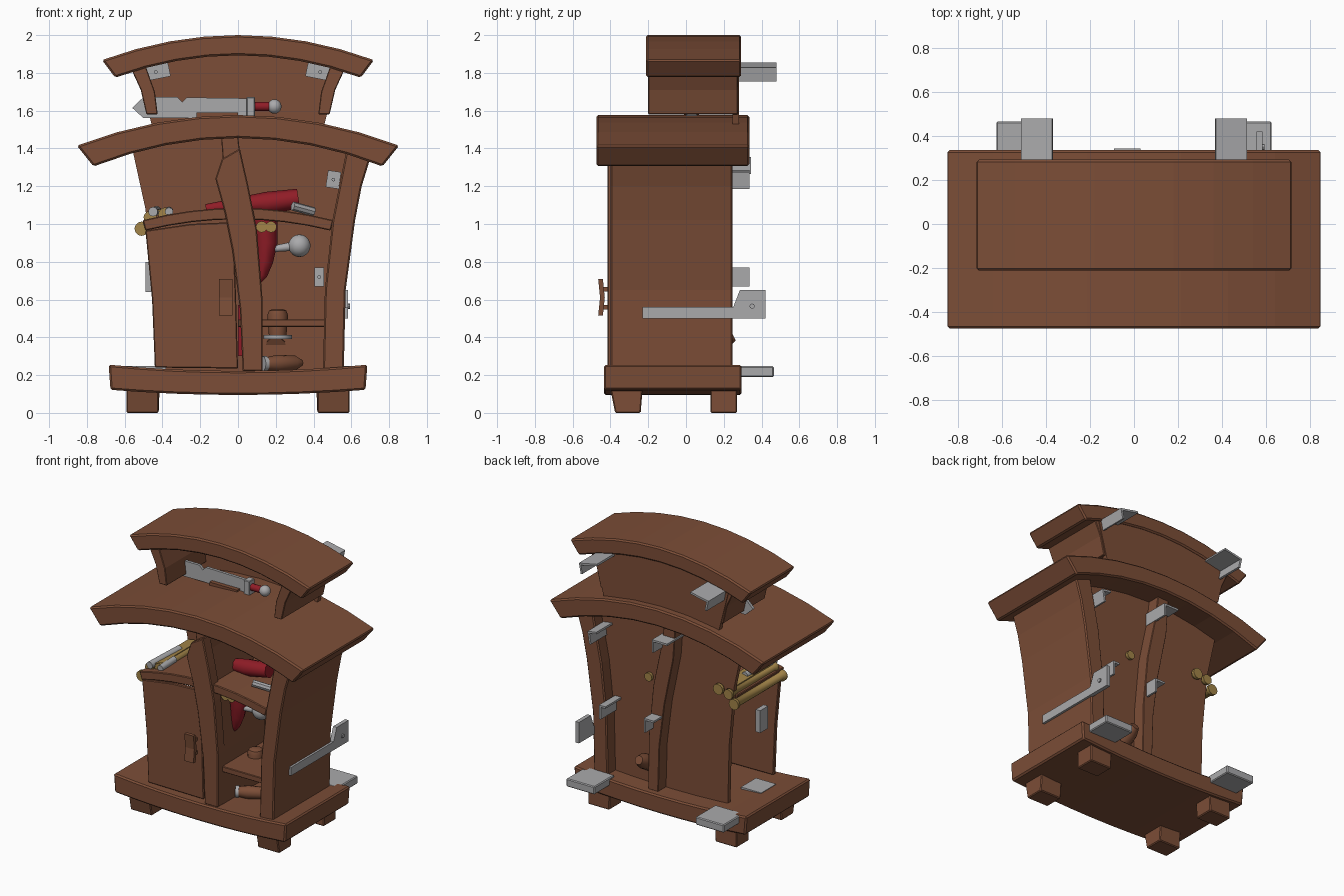
import bpy, bmesh, math
from mathutils import Vector, Matrix


def material(name, col):
    m = bpy.data.materials.new(name)
    m.diffuse_color = (*col, 1)
    return m


WOOD = material("brown wood", (0.20, 0.075, 0.038))
STEEL = material("grey steel", (0.40, 0.40, 0.41))
GOLD = material("old gold", (0.36, 0.23, 0.065))
RED = material("red cloth", (0.28, 0.012, 0.02))


def finish(name, bm, mat, bevel=0, smooth=False):
    bmesh.ops.recalc_face_normals(bm, faces=bm.faces)
    me = bpy.data.meshes.new(name)
    bm.to_mesh(me)
    bm.free()
    me.materials.append(mat)
    ob = bpy.data.objects.new(name, me)
    bpy.context.collection.objects.link(ob)
    if bevel:
        b = ob.modifiers.new("bevel", "BEVEL")
        b.width, b.segments, b.angle_limit = bevel, 1, math.radians(40)
    if smooth:
        bpy.ops.object.select_all(action="DESELECT")
        ob.select_set(True)
        bpy.context.view_layer.objects.active = ob
        bpy.ops.object.shade_smooth_by_angle(angle=math.radians(40))
    return ob


def prism(name, pts, a, b, mat=WOOD, axis="y", bevel=0):
    """Extrude an (x,z) profile along y, or a (y,z) profile along x."""
    bm = bmesh.new()
    put = (lambda p, d: (p[0], d, p[1])) if axis == "y" else (lambda p, d: (d, p[0], p[1]))
    f = bm.faces.new([bm.verts.new(put(p, a)) for p in pts])
    ext = bmesh.ops.extrude_face_region(bm, geom=[f])
    shift = Vector((0, b - a, 0)) if axis == "y" else Vector((b - a, 0, 0))
    bmesh.ops.translate(bm, vec=shift, verts=[v for v in ext["geom"] if isinstance(v, bmesh.types.BMVert)])
    return finish(name, bm, mat, bevel)


def box(name, x, y, z, mat=WOOD, bevel=0):
    return prism(name, [(x[0], z[0]), (x[1], z[0]), (x[1], z[1]), (x[0], z[1])], y[0], y[1], mat, "y", bevel)


def arch(name, top, bot, y, n=8, bevel=0):
    """Curved slab; top and bot are (half width, centre z, end z)."""
    def line(w, c, e):
        return [(w * t, c + (e - c) * t * t) for t in [i * 2 / n - 1 for i in range(n + 1)]]
    return prism(name, line(*top) + line(*bot)[::-1], y[0], y[1], WOOD, "y", bevel)


def lathe(name, p, q, rings, mat, n=12):
    """Round part along p-q; rings are (fraction, radius)."""
    p, q = Vector(p), Vector(q)
    rot = (q - p).to_track_quat("Z", "Y")
    bm = bmesh.new()
    loops = [[bm.verts.new(p.lerp(q, t) + rot @ Vector((r * math.cos(k * math.tau / n), r * math.sin(k * math.tau / n), 0)))
              for k in range(n)] for t, r in rings]
    for lo, hi in zip(loops, loops[1:]):
        for k in range(n):
            bm.faces.new((lo[k], lo[(k + 1) % n], hi[(k + 1) % n], hi[k]))
    bm.faces.new(loops[0])
    bm.faces.new(loops[-1])
    return finish(name, bm, mat, 0, True)


def ball(name, c, r, mat):
    bm = bmesh.new()
    bmesh.ops.create_uvsphere(bm, u_segments=14, v_segments=9, radius=r, matrix=Matrix.Translation(c))
    return finish(name, bm, mat, 0, True)


def tube(name, path, mat):
    """Bent tapering tube through (x,y,z,radius) points."""
    cu = bpy.data.curves.new(name, "CURVE")
    cu.dimensions, cu.bevel_depth, cu.bevel_resolution, cu.use_fill_caps = "3D", 1, 2, True
    s = cu.splines.new("POLY")
    s.points.add(len(path) - 1)
    for pt, (x, y, z, r) in zip(s.points, path):
        pt.co, pt.radius = (x, y, z, 1), r
    cu.materials.append(mat)
    ob = bpy.data.objects.new(name, cu)
    bpy.context.collection.objects.link(ob)


def bracket(name, x, z, w, h, y0, y1, tilt, side):
    """Steel corner: top plate, side plate and screwed end plate."""
    t = 0.014
    c, s = math.cos(tilt), math.sin(tilt)
    def quad(x0, x1, z0, z1):
        return [(x + a * c - b * s, z + a * s + b * c) for a, b in ((x0, z0), (x1, z0), (x1, z1), (x0, z1))]
    sx = sorted((side * w / 2, side * (w / 2 - t)))
    prism(name + "_top", quad(-w / 2, w / 2, h / 2 - t, h / 2), y0, y1, STEEL)
    prism(name + "_side", quad(sx[0], sx[1], -h / 2, h / 2), y0, y1, STEEL)
    prism(name + "_end", quad(-w / 2, w / 2, -h / 2, h / 2), y0, y0 + t, STEEL)
    lathe(name + "_screw", (x, y0 - 0.008, z), (x, y0, z), [(0, 0.01), (1, 0.01)], STEEL, 8)


# base and feet
arch("base", (0.685, 0.222, 0.255), (0.675, 0.095, 0.122), (-0.435, 0.295), bevel=0.01)
for s in (-1, 1):
    foot = [(s * 0.42, 0), (s * 0.59, 0), (s * 0.59, 0.13), (s * 0.415, 0.13)]
    prism("front_foot", [(-0.375, 0), (-0.24, 0), (-0.23, 0.125), (-0.40, 0.125)], s * 0.42, s * 0.59, WOOD, "x", 0.006)
    prism("back_foot", foot, 0.13, 0.27, WOOD, "y", 0.006)
    box("base_bracket", sorted((s * 0.40, s * 0.625)), (0.24, 0.465), (0.19, 0.247), STEEL, 0.006)

# roofs
arch("lower_roof", (0.853, 1.577, 1.415), (0.765, 1.455, 1.305), (-0.475, 0.335), bevel=0.01)
arch("upper_roof", (0.72, 2.0, 1.868), (0.65, 1.893, 1.775), (-0.212, 0.292), bevel=0.01)

# upper case
for s in (-1, 1):
    prism("upper_side", [(s * a, b) for a, b in ((0.57, 1.83), (0.515, 1.71), (0.485, 1.58), (0.425, 1.58),
                                                 (0.44, 1.70), (0.49, 1.84))], -0.2, 0.275, WOOD, "y", 0.004)
    bracket("roof_bracket", s * 0.435, 1.805, 0.145, 0.075, 0.21, 0.48, -s * 0.2, s)
prism("upper_back", [(-0.45, 1.50), (0.45, 1.50), (0.53, 1.81), (0.25, 1.89), (0, 1.91), (-0.25, 1.89), (-0.53, 1.81)],
      0.245, 0.28)

# lower case: right wall, back, divider and front pillar
prism("right_wall", [(0.45, 0.22), (0.56, 0.22), (0.57, 0.65), (0.62, 1.02), (0.655, 1.2), (0.71, 1.38),
                     (0.58, 1.42), (0.54, 1.22), (0.50, 1.02), (0.46, 0.65)], -0.40, 0.245, WOOD, "y", 0.008)
prism("back_panel", [(-0.44, 0.22), (0.47, 0.22), (0.49, 0.7), (0.54, 1.1), (0.60, 1.38), (0.3, 1.46), (-0.3, 1.46),
                     (-0.56, 1.40), (-0.49, 1.08), (-0.45, 0.65)], 0.125, 0.155)
prism("divider", [(0.05, 0.22), (0.13, 0.22), (0.125, 0.6), (0.09, 0.97), (0.02, 1.3), (0.0, 1.47), (-0.09, 1.47),
                  (-0.07, 1.2), (0.0, 0.86), (0.04, 0.55)], -0.36, 0.245, WOOD, "y", 0.004)
prism("front_pillar", [(0.025, 0.22), (0.13, 0.22), (0.13, 0.6), (0.10, 0.97), (0.055, 1.2), (0.01, 1.40), (-0.085, 1.345),
                       (-0.12, 1.24), (-0.07, 1.06), (-0.03, 0.86), (0.01, 0.55)], -0.415, -0.33, WOOD, "y", 0.006)
arch("main_shelf", (0.505, 1.085, 1.02), (0.49, 1.025, 0.965), (-0.395, 0.13), bevel=0.005)
box("low_shelf", (0.0, 0.46), (-0.36, 0.13), (0.455, 0.495), bevel=0.004)

# cupboard door with curved handle
prism("door", [(-0.44, 0.24), (0.0, 0.235), (-0.01, 0.6), (-0.025, 1.01), (-0.25, 1.0), (-0.49, 0.965), (-0.455, 0.6)],
      -0.39, -0.36, WOOD, "y", 0.005)
prism("door_handle", [(-0.44, 0.515), (-0.465, 0.515), (-0.455, 0.61), (-0.465, 0.71), (-0.44, 0.71), (-0.43, 0.61)],
      -0.10, -0.028, WOOD, "x")
for z in (0.56, 0.655):
    box("handle_post", (-0.08, -0.05), (-0.44, -0.38), (z - 0.012, z + 0.012))

# steel fittings
prism("strap_hinge", [(-0.23, 0.50), (0.42, 0.50), (0.42, 0.65), (0.285, 0.65), (0.25, 0.56), (-0.23, 0.56)],
      0.555, 0.583, STEEL, "x")
lathe("strap_screw", (0.575, 0.35, 0.565), (0.592, 0.35, 0.565), [(0, 0.014), (1, 0.014)], STEEL, 8)
box("left_hinge", (-0.49, -0.455), (-0.23, -0.14), (0.64, 0.80), STEEL)
box("floor_plate", (-0.54, -0.38), (-0.25, -0.08), (0.232, 0.247), STEEL)
bracket("wall_bracket_high", 0.505, 1.235, 0.07, 0.09, 0.10, 0.335, -0.15, 1)
bracket("wall_bracket_low", 0.43, 0.72, 0.05, 0.10, 0.10, 0.335, 0, 1)
bracket("divider_bracket_high", -0.03, 1.31, 0.12, 0.09, 0.14, 0.343, 0, 1)
bracket("divider_bracket_low", 0.06, 0.72, 0.08, 0.10, 0.14, 0.335, 0, 1)

# notched sword on the lower roof
prism("sword_blade", [(-0.56, 1.615), (-0.50, 1.56), (-0.15, 1.563), (-0.11, 1.58), (-0.08, 1.563), (0.05, 1.57), (0.05, 1.665),
                      (-0.27, 1.67), (-0.295, 1.645), (-0.32, 1.672), (-0.50, 1.672)], 0.02, 0.04, STEEL)
box("sword_guard", (0.045, 0.09), (0.0, 0.06), (1.57, 1.672), STEEL, 0.004)
lathe("sword_grip", (0.09, 0.03, 1.622), (0.165, 0.03, 1.622), [(0, 0.024), (1, 0.024)], RED)
ball("sword_pommel", (0.193, 0.03, 1.622), 0.038, STEEL)
box("sword_rest", (-0.22, 0.0), (-0.01, 0.07), (1.54, 1.59))

# scrolls with rolled ends, an open sheet and steel rods
for x, z, y0, y1, r in ((-0.51, 0.975, -0.37, 0.19, 0.038), (-0.385, 1.05, -0.34, 0.19, 0.038),
                        (-0.465, 1.035, -0.34, 0.19, 0.035), (0.125, 0.985, -0.33, 0.12, 0.03),
                        (0.175, 0.985, -0.33, 0.18, 0.03)):
    lathe("scroll", (x, y0, z), (x, y1, z), [(0, r), (0.04, r), (0.06, r * 0.75), (0.94, r * 0.75), (0.96, r), (1, r)], GOLD)
prism("open_sheet", [(-0.47, 1.06), (-0.38, 1.075), (-0.38, 1.083), (-0.47, 1.068)], -0.33, 0.11, GOLD)
lathe("steel_rod", (-0.45, -0.36, 1.065), (-0.43, -0.05, 1.07), [(0, 0.025), (1, 0.025)], STEEL)
lathe("steel_cap", (-0.365, -0.36, 1.065), (-0.365, -0.2, 1.07), [(0, 0.022), (1, 0.022)], STEEL)

# red cloth roll and hanging tail
tube("cloth_roll", [(-0.17, -0.1, 1.08, 0.025), (-0.02, -0.1, 1.095, 0.04), (0.15, -0.1, 1.11, 0.06), (0.32, -0.1, 1.135, 0.052)], RED)
tube("cloth_tail", [(0.14, -0.2, 1.03, 0.07), (0.15, -0.2, 0.9, 0.06), (0.14, -0.2, 0.8, 0.045),
                    (0.125, -0.2, 0.73, 0.03), (0.10, -0.2, 0.675, 0.006)], RED)
box("cloth_strip", (0.0, 0.02), (-0.2, 0.0), (0.3, 0.57), RED)

# mace, dagger and jugs
ball("mace_head", (0.325, -0.2, 0.885), 0.06, STEEL)
lathe("mace_shaft", (0.18, -0.2, 0.867), (0.31, -0.2, 0.885), [(0, 0.016), (1, 0.026)], STEEL)
lathe("dagger", (0.29, -0.25, 1.095), (0.40, -0.2, 1.065), [(0, 0.024), (1, 0.024)], STEEL, 8)
lathe("upright_jug", (0.21, -0.1, 0.39), (0.21, -0.1, 0.55), [(0, 0.045), (0.8, 0.055), (0.95, 0.045), (1, 0.025)], WOOD)
lathe("jug_rim", (0.21, -0.1, 0.39), (0.21, -0.1, 0.412), [(0, 0.075), (1, 0.075)], STEEL)
lathe("lying_jug", (0.15, -0.2, 0.26), (0.34, -0.12, 0.265), [(0, 0.035), (0.3, 0.045), (0.8, 0.04), (1, 0.015)], WOOD)
lathe("lying_jug_rim", (0.13, -0.21, 0.26), (0.15, -0.2, 0.26), [(0, 0.04), (1, 0.04)], STEEL)
lathe("back_jug", (0.20, 0.13, 0.35), (0.20, 0.25, 0.41), [(0, 0.055), (0.6, 0.05), (1, 0.03)], WOOD)
